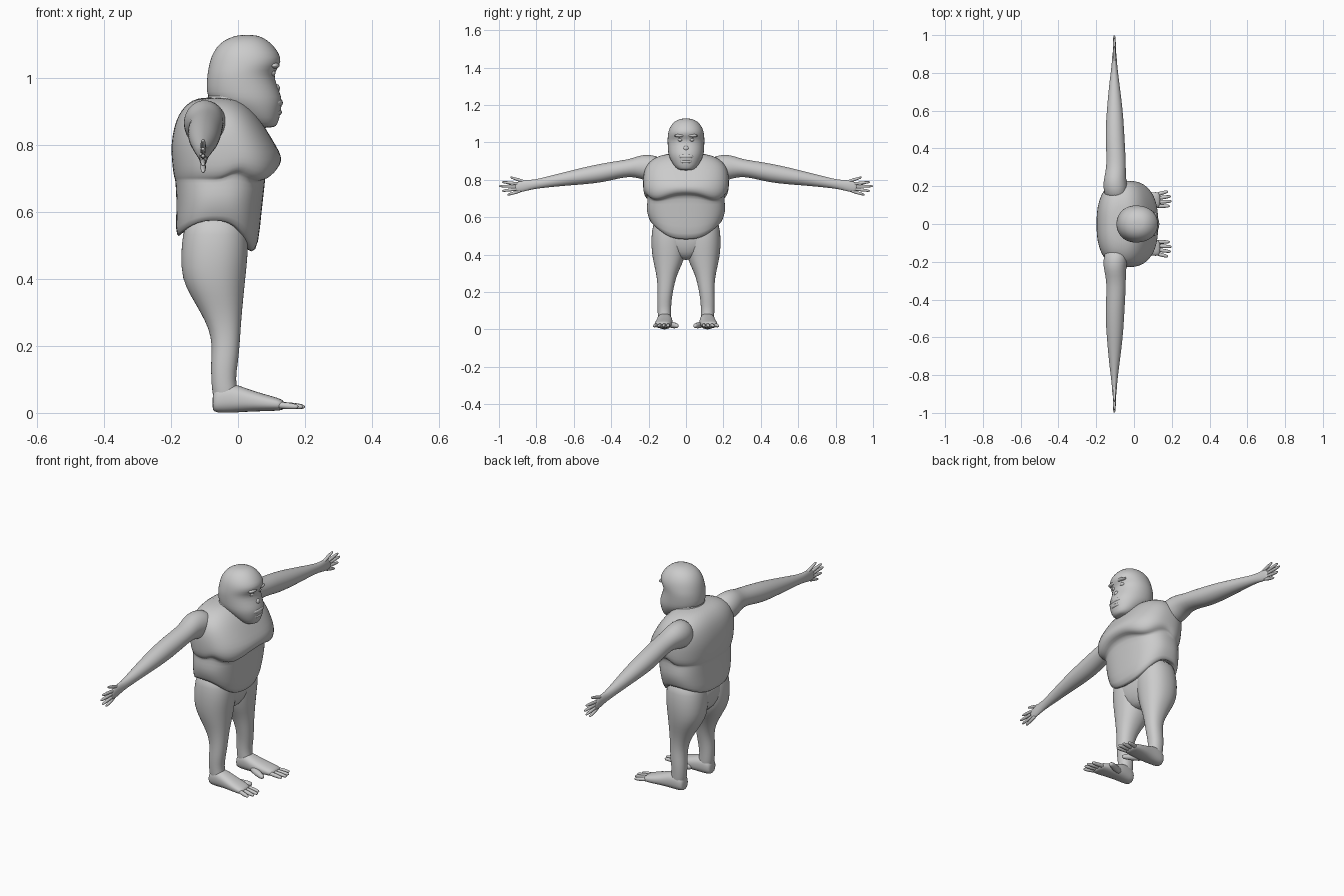
import bpy, bmesh, math
from mathutils import Vector


def finish(name, bm, mirror=False, subsurf=1):
    bmesh.ops.recalc_face_normals(bm, faces=bm.faces[:])
    mesh = bpy.data.meshes.new(name)
    bm.to_mesh(mesh)
    bm.free()
    for p in mesh.polygons:
        p.use_smooth = True
    ob = bpy.data.objects.new(name, mesh)
    bpy.context.collection.objects.link(ob)
    if mirror:
        m = ob.modifiers.new("mirror", "MIRROR")
        m.use_axis = (False, True, False)
        m.use_mirror_merge = False
    if subsurf:
        s = ob.modifiers.new("smooth", "SUBSURF")
        s.levels = s.render_levels = subsurf
    return ob


def skin(bm, rings):
    loops = [[bm.verts.new(p) for p in r] for r in rings]
    n = len(loops[0])
    for a, b in zip(loops, loops[1:]):
        for i in range(n):
            j = (i + 1) % n
            bm.faces.new((a[i], a[j], b[j], b[i]))
    bm.faces.new(loops[0])
    bm.faces.new(loops[-1])


def loft(name, axis, rows, power=2.0, mirror=False, n=28, warp=None):
    """Rows: position on axis, then min/max spans on the two other axes."""
    u, v = [i for i in range(3) if i != axis]
    rings = []
    for row in rows:
        t, u0, u1, v0, v1 = row[:5]
        ring = []
        for k in range(n):
            a = 2 * math.pi * k / n
            c, s = math.cos(a), math.sin(a)
            p = Vector()
            p[axis] = t + (warp(a, row[5]) if warp else 0)
            p[u] = (u0 + u1) / 2 + (u1 - u0) / 2 * math.copysign(abs(c) ** (2 / power), c)
            p[v] = (v0 + v1) / 2 + (v1 - v0) / 2 * math.copysign(abs(s) ** (2 / power), s)
            ring.append(p)
        rings.append(ring)
    bm = bmesh.new()
    skin(bm, rings)
    return finish(name, bm, mirror)


def digits(name, items, mirror=True):
    """Tapered, slightly knuckled tubes from base to tip."""
    bm = bmesh.new()
    for base, tip, r in items:
        base, tip = Vector(base), Vector(tip)
        q = (tip - base).to_track_quat('Z', 'Y')
        rings = []
        for t, s in ((0, 1.1), (.3, 1), (.5, 1.08), (.75, .9), (.92, .75), (1, .35)):
            rings.append([base.lerp(tip, t) + q @ Vector((math.cos(k * math.pi / 4), math.sin(k * math.pi / 4), 0)) * r * s
                          for k in range(8)])
        skin(bm, rings)
    return finish(name, bm, mirror)


def blob(name, loc, size, mirror=False):
    bm = bmesh.new()
    bmesh.ops.create_uvsphere(bm, u_segments=20, v_segments=12, radius=1)
    for v in bm.verts:
        v.co = Vector((v.co[i] * size[i] + loc[i] for i in range(3)))
    return finish(name, bm, mirror, 0)


def torso_warp(a, d):
    c = math.cos(a)
    if d < 0:  # sagging pectorals
        return d * math.sin(2 * a) ** 2 if c > 0 else d * .8
    return -d * c * c * (1 if c > 0 else .5)  # hem dips front and back


# Torso: belly hem, belly, overhanging chest, shoulders
W = [(.60, -.16, .01, .16, .095), (.565, -.178, .042, .185, .095),
     (.585, -.187, .062, .195, .085), (.63, -.183, .07, .212, .03),
     (.675, -.186, .08, .208, 0), (.722, -.188, .082, .204, -.03),
     (.725, -.19, .112, .212, -.033), (.74, -.194, .127, .226, -.025),
     (.765, -.198, .132, .23, -.01), (.80, -.2, .112, .23, 0),
     (.85, -.192, .082, .225, 0), (.89, -.178, .055, .205, 0),
     (.92, -.155, .025, .165, 0), (.943, -.12, -.01, .10, 0)]
loft("torso", 2, [(z, x0, x1, -w, w, d) for z, x0, x1, w, d in W], 2.5, n=40, warp=torso_warp)

# Hips and legs
loft("hips", 2, [(.37, -.09, -.02, -.03, .03), (.41, -.15, .015, -.09, .09),
                 (.48, -.17, .032, -.18, .18), (.58, -.165, .03, -.175, .175)], 2.4)
loft("legs", 2, [(.6, -.15, .02, 0, .17), (.53, -.166, .03, -.008, .182),
                 (.47, -.171, .03, -.005, .187), (.4, -.168, .022, .003, .182),
                 (.35, -.142, .017, .02, .172), (.3, -.112, .012, .045, .16),
                 (.25, -.086, .008, .06, .153), (.2, -.077, .005, .07, .152),
                 (.15, -.081, 0, .078, .154), (.1, -.08, -.008, .08, .152),
                 (.06, -.077, 0, .08, .15), (.03, -.07, 0, .082, .148)], 2.2, True)

# Feet and toes
loft("feet", 0, [(-.077, .09, .14, .008, .05), (-.066, .08, .15, 0, .085),
                 (-.02, .075, .155, 0, .09), (.02, .07, .158, .003, .075),
                 (.07, .075, .166, .005, .058), (.12, .082, .17, .006, .045),
                 (.14, .09, .165, .01, .036)], 2.4, True)
toes = [((.115, .095 + .02 * i, .024), (tx, .095 + .026 * i, .018), .0105)
        for i, tx in enumerate((.19, .2, .195, .18))]
toes.append(((.02, .088, .026), (.115, .045, .018), .017))
digits("toes", toes)

# Arms with flat hands, then fingers
loft("arms", 1, [(.12, -.15, -.03, .80, .92), (.2, -.166, -.035, .79, .937),
                 (.25, -.157, -.043, .808, .93), (.3, -.146, -.043, .818, .91),
                 (.37, -.146, -.045, .805, .9), (.45, -.151, -.05, .785, .887),
                 (.55, -.148, -.055, .775, .866), (.65, -.14, -.065, .768, .84),
                 (.75, -.13, -.078, .758, .815), (.82, -.121, -.087, .75, .798),
                 (.86, -.117, -.09, .738, .8), (.9, -.115, -.093, .732, .79),
                 (.915, -.112, -.096, .74, .78)], 2, True)
digits("fingers", [((-.104, y0, z0), (-.104, y1, z1), .0085) for y0, z0, y1, z1 in
                   ((.85, .785, .94, .814), (.89, .778, .985, .788), (.895, .765, 1.0, .766),
                    (.89, .752, .985, .74), (.88, .742, .955, .719))])

# Neck and head
loft("neck", 2, [(.8, -.12, .07, -.11, .11), (.87, -.1, .06, -.09, .09),
                 (.93, -.094, .06, -.088, .088), (1.0, -.08, .06, -.08, .08)])
H = [(.85, .05, .108, .03), (.862, .025, .12, .055), (.9, -.03, .128, .08),
     (.93, -.085, .133, .094), (.955, -.095, .126, .097), (1.0, -.093, .107, .099),
     (1.02, -.09, .112, .099), (1.048, -.085, .132, .097), (1.075, -.075, .122, .09),
     (1.103, -.055, .1, .072), (1.12, -.025, .075, .048), (1.128, .005, .05, .02)]
loft("head", 2, [(z, x0, x1, -w, w) for z, x0, x1, w in H], 2.1)

# Face
blob("eyes", (.1, .03, 1.014), (.012, .014, .01), True)
blob("brows", (.108, .033, 1.036), (.016, .03, .009), True)
blob("nose", (.113, 0, .968), (.012, .016, .014))
blob("upper_lip", (.112, 0, .925), (.022, .045, .016))
blob("lower_lip", (.11, 0, .897), (.021, .036, .012))
